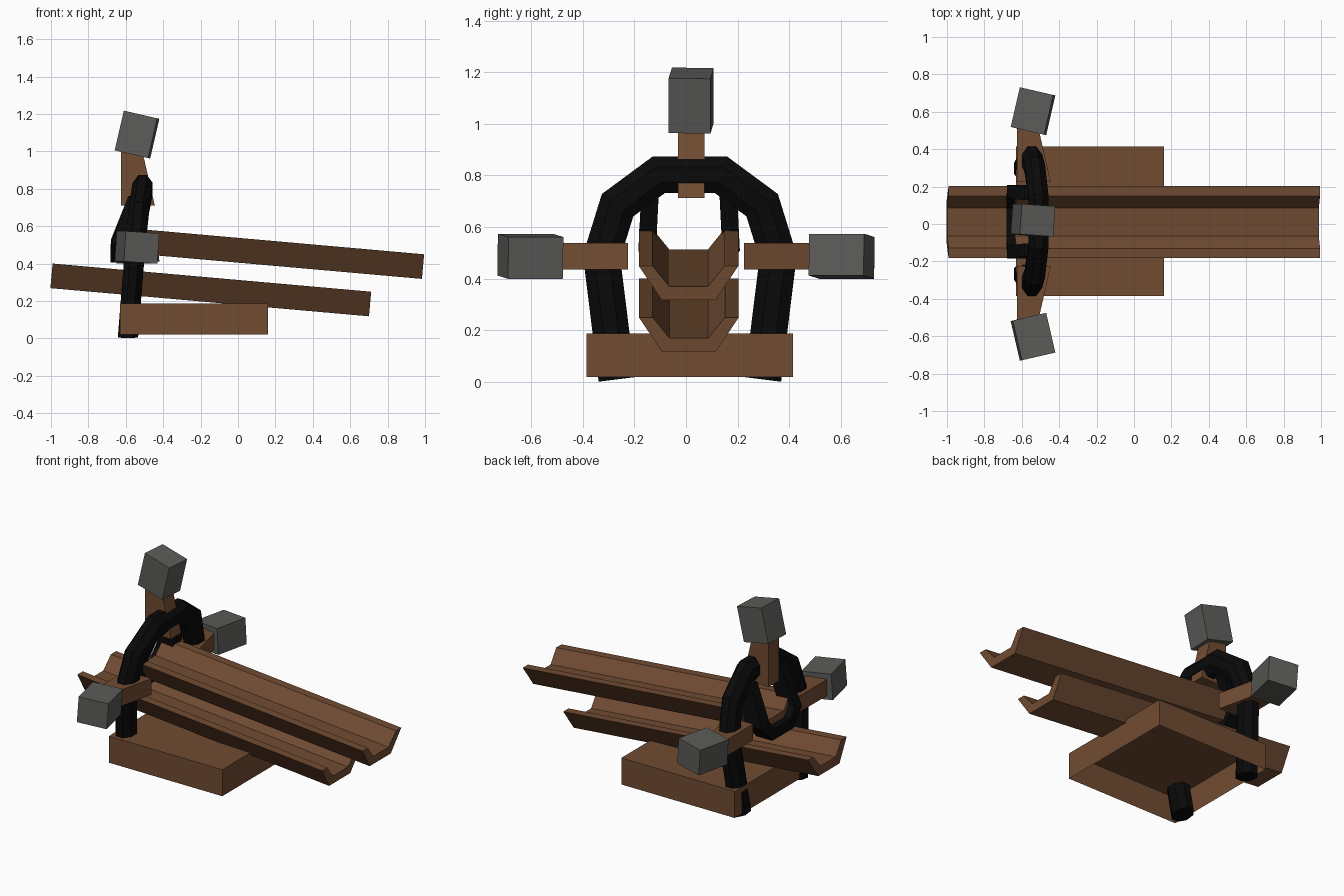
import bpy, bmesh, math
from mathutils import Vector, Matrix

if "Cube" in bpy.data.objects:
    bpy.data.objects.remove(bpy.data.objects["Cube"])


def material(name, rgb):
    m = bpy.data.materials.new(name)
    m.diffuse_color = (*rgb, 1)
    m.use_nodes = True
    m.node_tree.nodes["Principled BSDF"].inputs["Base Color"].default_value = m.diffuse_color
    return m


WOOD = material("brown wood", (0.165, 0.072, 0.032))
BLACK = material("black rubber", (0.003, 0.003, 0.003))
GREY = material("grey metal", (0.105, 0.107, 0.098))


def finish(name, bm, mat, matrix=None):
    bmesh.ops.recalc_face_normals(bm, faces=bm.faces)
    if matrix:
        bm.transform(matrix)
    me = bpy.data.meshes.new(name)
    bm.to_mesh(me)
    bm.free()
    me.materials.append(mat)
    ob = bpy.data.objects.new(name, me)
    bpy.context.collection.objects.link(ob)
    return ob


def box(name, lo, hi, mat, matrix=None, edit=None):
    bm = bmesh.new()
    bmesh.ops.create_cube(bm, size=1)
    for v in bm.verts:
        v.co = Vector([(a + b) / 2 + c * (b - a) for a, b, c in zip(lo, hi, v.co)])
    if edit:
        edit(bm)
    return finish(name, bm, mat, matrix)


def sweep(name, path, rn, rx, sides, mat):
    """Tube along a path lying near the yz plane, with mitred corners."""
    pts = [Vector(p) for p in path]
    flat = [Vector((0, p.y, p.z)) for p in pts]
    k = 1 / math.cos(math.pi / sides)
    bm = bmesh.new()
    rings = []
    for i, p in enumerate(pts):
        a = (flat[i] - flat[max(i - 1, 0)]).normalized()
        b = (flat[min(i + 1, len(pts) - 1)] - flat[i]).normalized()
        t = (a + b).normalized()
        n = Vector((0, -t.z, t.y))
        miter = 1 / t.dot(a if a.length else b)
        ring = []
        for j in range(sides):
            ang = 2 * math.pi * (j + 0.5) / sides
            off = n * (math.cos(ang) * k * rn * miter) + Vector((math.sin(ang) * k * rx, 0, 0))
            ring.append(bm.verts.new(p + off))
        rings.append(ring)
    for r, s in zip(rings, rings[1:]):
        for j in range(sides):
            q = (j + 1) % sides
            bm.faces.new((r[j], r[q], s[q], s[j]))
    bm.faces.new(rings[0])
    bm.faces.new(rings[-1])
    return finish(name, bm, mat)


def mirrored(half, cy):
    """Half path of (x, y offset, z) completed across y = cy."""
    return [(x, cy - y, z) for x, y, z in half] + [(x, cy + y, z) for x, y, z in reversed(half)]


# Base, open underneath
def open_bottom(bm):
    low = [f for f in bm.faces if f.normal.z < -0.9]
    bmesh.ops.delete(bm, geom=low, context='FACES_ONLY')


box("base", (-0.63, -0.385, 0.02), (0.16, 0.415, 0.187), WOOD, edit=open_bottom)


# Sloping troughs
def trough(name, length, right_top):
    half = [(0.105, -0.132), (0.193, 0), (0.14, 0), (0.075, -0.08)]
    prof = half + [(-y, z) for y, z in reversed(half)]
    bm = bmesh.new()
    rings = [[bm.verts.new((x, y, z)) for y, z in prof] for x in (-length, 0)]
    n = len(prof)
    for i in range(n):
        j = (i + 1) % n
        bm.faces.new((rings[0][i], rings[0][j], rings[1][j], rings[1][i]))
    for r in rings:
        # end caps: floor and two side walls
        bm.faces.new((r[0], r[3], r[4], r[7]))
        bm.faces.new((r[0], r[1], r[2], r[3]))
        bm.faces.new((r[7], r[4], r[5], r[6]))
    finish(name, bm, WOOD, Matrix.Translation(right_top) @ Matrix.Rotation(math.radians(5.05), 4, 'Y'))


trough("upper_trough", 1.63, (0.995, 0.01, 0.45))
trough("lower_trough", 1.71, (0.712, 0.011, 0.25))

# Arch and the sling carrying the upper trough
sweep("arch", mirrored([(-0.588, 0.283, 0.01), (-0.55, 0.342, 0.485),
                        (-0.53, 0.28, 0.685), (-0.51, 0.12, 0.803)], 0.015),
      0.071, 0.054, 8, BLACK)
sweep("sling", mirrored([(-0.53, 0.15, 0.76), (-0.622, 0.162, 0.52), (-0.627, 0.09, 0.44)], 0.012),
      0.034, 0.056, 4, BLACK)


# Three radial pegs with blocks on their ends
def flare(bm):
    for v in bm.verts:
        if v.co.x > -0.55 and v.co.z < 0.4:
            v.co.x = -0.445


for name, cy, angle in (("top", 0.02, 0), ("front", 0, 90), ("back", 0, -90)):
    frame = Matrix.Translation((0, cy, 0.487)) @ Matrix.Rotation(math.radians(angle), 4, 'X')
    box(name + "_peg", (-0.625, -0.051, 0.225), (-0.515, 0.051, 0.53), WOOD, frame, flare)
    tilt = (Matrix.Translation((-0.54, 0, 0.603)) @ Matrix.Rotation(math.radians(13), 4, 'Y')
            @ Matrix.Rotation(math.radians(-4), 4, 'Z'))
    box(name + "_block", (-0.092, -0.081, -0.109), (0.092, 0.081, 0.109), GREY, frame @ tilt)
